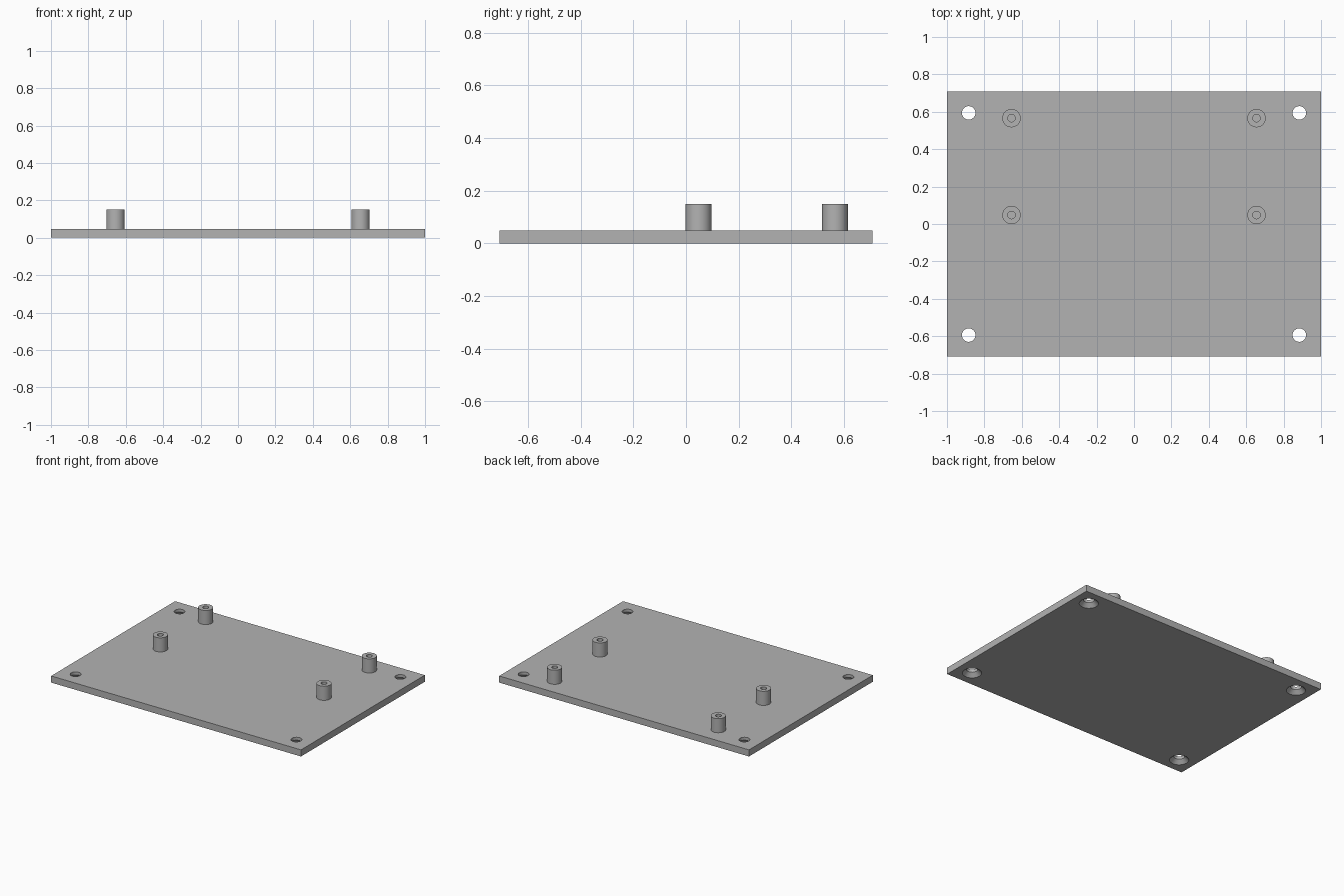
import bpy, bmesh, math
from mathutils import Matrix, Vector

if "Cube" in bpy.data.objects:
    bpy.data.objects.remove(bpy.data.objects["Cube"], do_unlink=True)

LENGTH, WIDTH, THICK = 2.0, 1.416, 0.048
TOP = 0.15
SEGMENTS = 64

grey = bpy.data.materials.new("plain grey")
grey.use_nodes = True
colour = (0.45, 0.45, 0.45, 1)
grey.diffuse_color = colour
grey.node_tree.nodes["Principled BSDF"].inputs["Base Color"].default_value = colour


def make_object(name, bm):
    bmesh.ops.recalc_face_normals(bm, faces=bm.faces)
    mesh = bpy.data.meshes.new(name)
    bm.to_mesh(mesh)
    bm.free()
    mesh.materials.append(grey)
    obj = bpy.data.objects.new(name, mesh)
    bpy.context.collection.objects.link(obj)
    return obj


def lathe(name, profile, x, y):
    """Spin a closed (radius, height) profile around a vertical axis at x, y."""
    bm = bmesh.new()
    verts = [bm.verts.new((r, 0, z)) for r, z in profile]
    edges = [bm.edges.new((a, b)) for a, b in zip(verts, verts[1:] + verts[:1])]
    bmesh.ops.spin(bm, geom=verts + edges, cent=(0, 0, 0), axis=(0, 0, 1),
                   angle=math.tau, steps=SEGMENTS)
    bmesh.ops.remove_doubles(bm, verts=bm.verts, dist=1e-5)
    bmesh.ops.translate(bm, verts=bm.verts, vec=(x, y, 0))
    return make_object(name, bm)


def activate(obj):
    bpy.ops.object.select_all(action="DESELECT")
    obj.select_set(True)
    bpy.context.view_layer.objects.active = obj


# Base plate
bm = bmesh.new()
bmesh.ops.create_cube(bm, size=1, matrix=Matrix.Translation((0, 0, THICK / 2))
                      @ Matrix.Diagonal(Vector((LENGTH, WIDTH, THICK, 1))))
plate = make_object("base_plate", bm)

# Corner screw holes, countersunk from below
HOLE, SINK, DEPTH, OVER = 0.036, 0.063, 0.027, 0.02
hole_profile = [(0, -OVER), (SINK + OVER, -OVER), (HOLE, DEPTH),
                (HOLE, THICK + OVER), (0, THICK + OVER)]
for x in (-0.884, 0.884):
    for y in (-0.594, 0.594):
        cutter = lathe("hole_cutter", hole_profile, x, y)
        cutter.hide_render = True
        cut = plate.modifiers.new("screw_hole", "BOOLEAN")
        cut.operation = "DIFFERENCE"
        cut.solver = "EXACT"
        cut.object = cutter
        activate(plate)
        bpy.ops.object.modifier_apply(modifier=cut.name)
        bpy.data.objects.remove(cutter, do_unlink=True)
bpy.ops.object.shade_smooth_by_angle(angle=math.radians(30))

# Hollow standoffs
OUTER, BORE = 0.049, 0.02
tube_profile = [(BORE, THICK), (OUTER, THICK), (OUTER, TOP), (BORE, TOP)]
for side, x in (("right", -0.655), ("left", 0.655)):
    for row, y in (("middle", 0.048), ("back", 0.566)):
        activate(lathe(f"standoff_{row}_{side}", tube_profile, x, y))
        bpy.ops.object.shade_smooth_by_angle(angle=math.radians(30))
